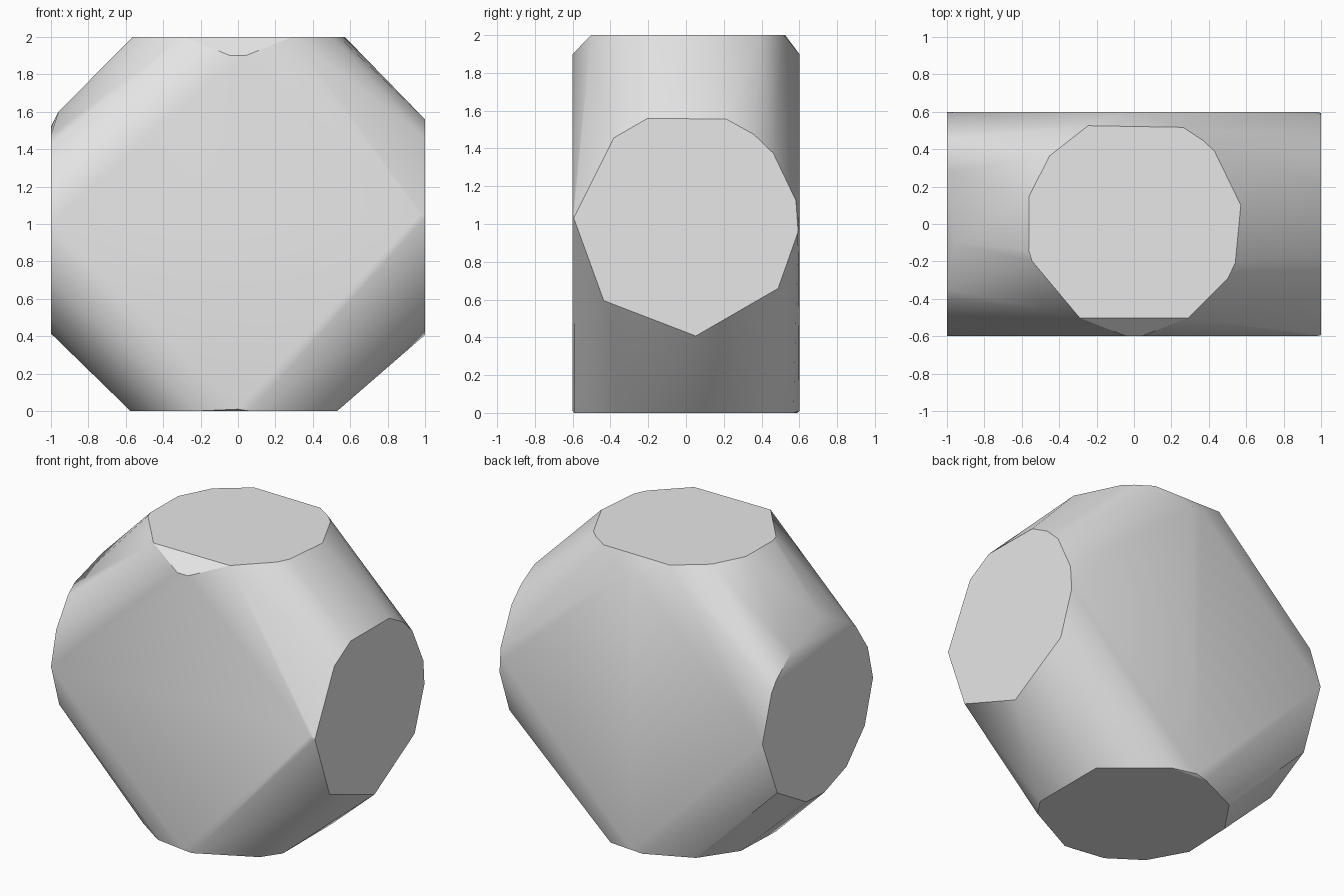
import bpy, bmesh
from math import cos, sin, radians
from mathutils import Vector

old = bpy.data.objects.get("Cube")
if old:
    bpy.data.objects.remove(old, do_unlink=True)

# One plain grey for the whole body
grey = bpy.data.materials.new("light grey")
grey.use_nodes = True
colour = (0.8, 0.8, 0.8, 1)
grey.diffuse_color = colour
grey.node_tree.nodes["Principled BSDF"].inputs["Base Color"].default_value = colour


def rim(centre, across, up, radius, angles):
    """Points of an uneven round rim, placed by angle around its centre."""
    centre, across, up = Vector(centre), Vector(across), Vector(up)
    return [centre + radius * (across * cos(radians(a)) + up * sin(radians(a)))
            for a in angles]


X, Y, Z = (1, 0, 0), (0, 1, 0), (0, 0, 1)

# Four flat end caps of two crossing cylinders
left_cap = rim((1, 0, 1), Y, Z, 0.595,
               (12, 39, 53, 69, 110, 130, 177, 223, 275, 325, 356))
right_cap = rim((-1, 0, 1), Y, Z, 0.59,
                (0, 32, 40, 62, 126, 135, 157, 182, 210, 238, 263, 282, 318))
top_cap = rim((0, 0, 2), X, Y, 0.58,
              (10, 42, 50, 63, 115, 141, 165, 194, 200, 240, 300, 330, 339))
bottom_cap = rim((0, 0, 0), X, Y, 0.595,
                 (27, 73, 98, 131, 160, 195, 223, 248, 276, 318, 333))

# Corners of the flat front and back diamonds, and one worn shoulder
corners = [Vector((x, side * 0.6, z)) for side in (-1, 1)
           for x, z in ((-1, 1), (0, 0.01), (0.97, 1.05), (-0.04, 1.9), (0.04, 1.9))]
shoulder = [Vector((-0.96, -0.1, 1.6))]

# Wrap every point in one convex skin
bm = bmesh.new()
for point in left_cap + right_cap + top_cap + bottom_cap + corners + shoulder:
    bm.verts.new(point)
hull = bmesh.ops.convex_hull(bm, input=bm.verts[:])
loose = [v for v in bm.verts if not v.link_faces]
bmesh.ops.delete(bm, geom=loose, context="VERTS")

# Merge the flat caps and diamonds into single faces
bmesh.ops.dissolve_limit(bm, angle_limit=radians(1), verts=bm.verts[:], edges=bm.edges[:])
bmesh.ops.recalc_face_normals(bm, faces=bm.faces[:])

mesh = bpy.data.meshes.new("crossed_cylinder_hull")
bm.to_mesh(mesh)
bm.free()
mesh.materials.append(grey)
body = bpy.data.objects.new("crossed_cylinder_hull", mesh)
bpy.context.collection.objects.link(body)

# Smooth sides with crisp cap rims
bpy.context.view_layer.objects.active = body
body.select_set(True)
bpy.ops.object.shade_smooth_by_angle(angle=radians(30))
